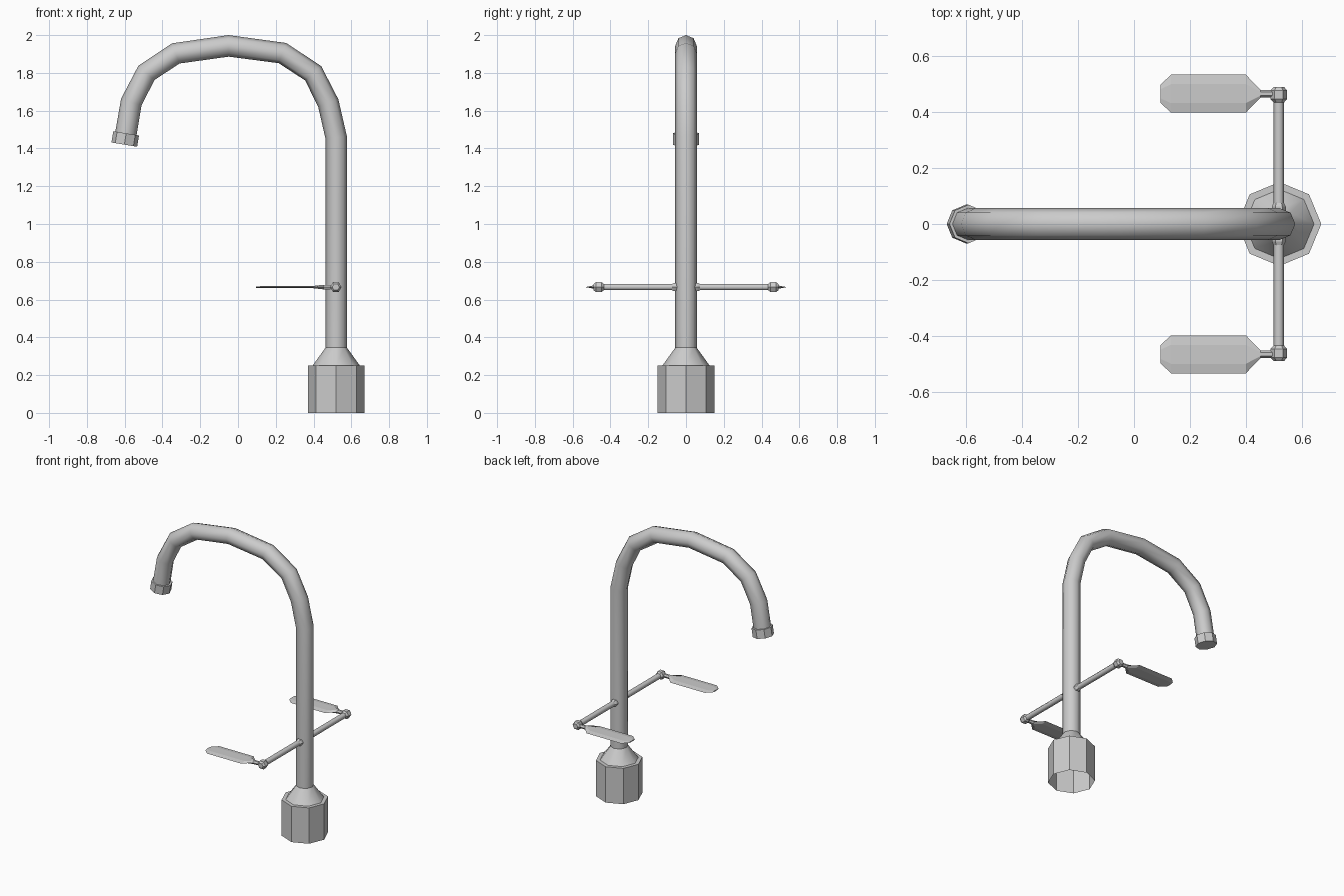
import bpy, bmesh
from math import cos, sin, tau
from mathutils import Vector

if "Cube" in bpy.data.objects:
    bpy.data.objects.remove(bpy.data.objects["Cube"])

X, Y, Z = Vector((1, 0, 0)), Vector((0, 1, 0)), Vector((0, 0, 1))


def loft(name, rings, sides, smooth, cap_start=False, cap_end=False):
    """Skin rings given as (centre, u axis, v axis, u radius, v radius)."""
    bm = bmesh.new()
    loops = []
    for c, u, v, ru, rv in rings:
        loops.append([bm.verts.new(Vector(c) + u * ru * cos(tau * i / sides)
                                   + v * rv * sin(tau * i / sides))
                      for i in range(sides)])
    for a, b in zip(loops, loops[1:]):
        for i in range(sides):
            j = (i + 1) % sides
            bm.faces.new((a[i], a[j], b[j], b[i]))
    if cap_start:
        bm.faces.new(loops[0][::-1])
    if cap_end:
        bm.faces.new(loops[-1])
    bmesh.ops.recalc_face_normals(bm, faces=bm.faces)
    for f in bm.faces:
        f.smooth = smooth and len(f.verts) == 4
    me = bpy.data.meshes.new(name)
    bm.to_mesh(me)
    bm.free()
    ob = bpy.data.objects.new(name, me)
    bpy.context.collection.objects.link(ob)
    return ob


CX = 0.52

# Base: open-bottomed octagonal drum with a flat ledge, then a smooth cone
loft("base_drum", [((CX, 0, z), X, Y, r, r)
                   for r, z in [(0.15, 0), (0.15, 0.252), (0.122, 0.252)]], 8, False)
loft("base_cone", [((CX, 0, z), X, Y, r, r)
                   for r, z in [(0.124, 0.252), (0.057, 0.345)]], 8, True)

# Gooseneck pipe swept along its path
path = [Vector((x, 0, z)) for x, z in [
    (CX, 0.345), (CX, 1.457), (0.478, 1.64), (0.398, 1.798), (0.235, 1.905),
    (-0.05, 1.943), (-0.33, 1.903), (-0.485, 1.80), (-0.565, 1.645), (-0.594, 1.475)]]
rings = []
for i, p in enumerate(path):
    before = (p - path[i - 1]).normalized() if i else Vector()
    after = (path[i + 1] - p).normalized() if i < len(path) - 1 else Vector()
    rings.append((p, (before + after).normalized().cross(Y), Y, 0.057, 0.057))
loft("gooseneck_pipe", rings, 8, True)

# Spout collar
top, tip = Vector((-0.592, 0, 1.48)), Vector((-0.602, 0, 1.42))
side = (tip - top).normalized().cross(Y)
loft("spout_collar", [(p, side, Y, 0.069, 0.069) for p in (top, tip)], 8, False, True, True)

# Handles: arm, flange, knuckle and paddle on each side
HX, HZ = 0.518, 0.666
for s, label in ((-1, "front"), (1, "back")):
    def turned(name, profile, smooth):
        loft(f"{label}_{name}", [((HX, s * y, HZ), X, Z, r, r) for r, y in profile],
             6, smooth, True, True)

    turned("arm", [(0.019, 0.04), (0.019, 0.44)], True)
    turned("flange", [(0.025, 0.045), (0.025, 0.062), (0.019, 0.075)], False)
    turned("knuckle", [(0.019, 0.435), (0.03, 0.447), (0.03, 0.477), (0.019, 0.49)], False)
    loft(f"{label}_paddle", [((x, s * 0.466, HZ), Y, Z, ry, rz) for x, ry, rz in [
        (0.50, 0.013, 0.013), (0.452, 0.014, 0.014), (0.40, 0.068, 0.007),
        (0.133, 0.068, 0.006), (0.095, 0.033, 0.004)]], 6, False, True, True)
